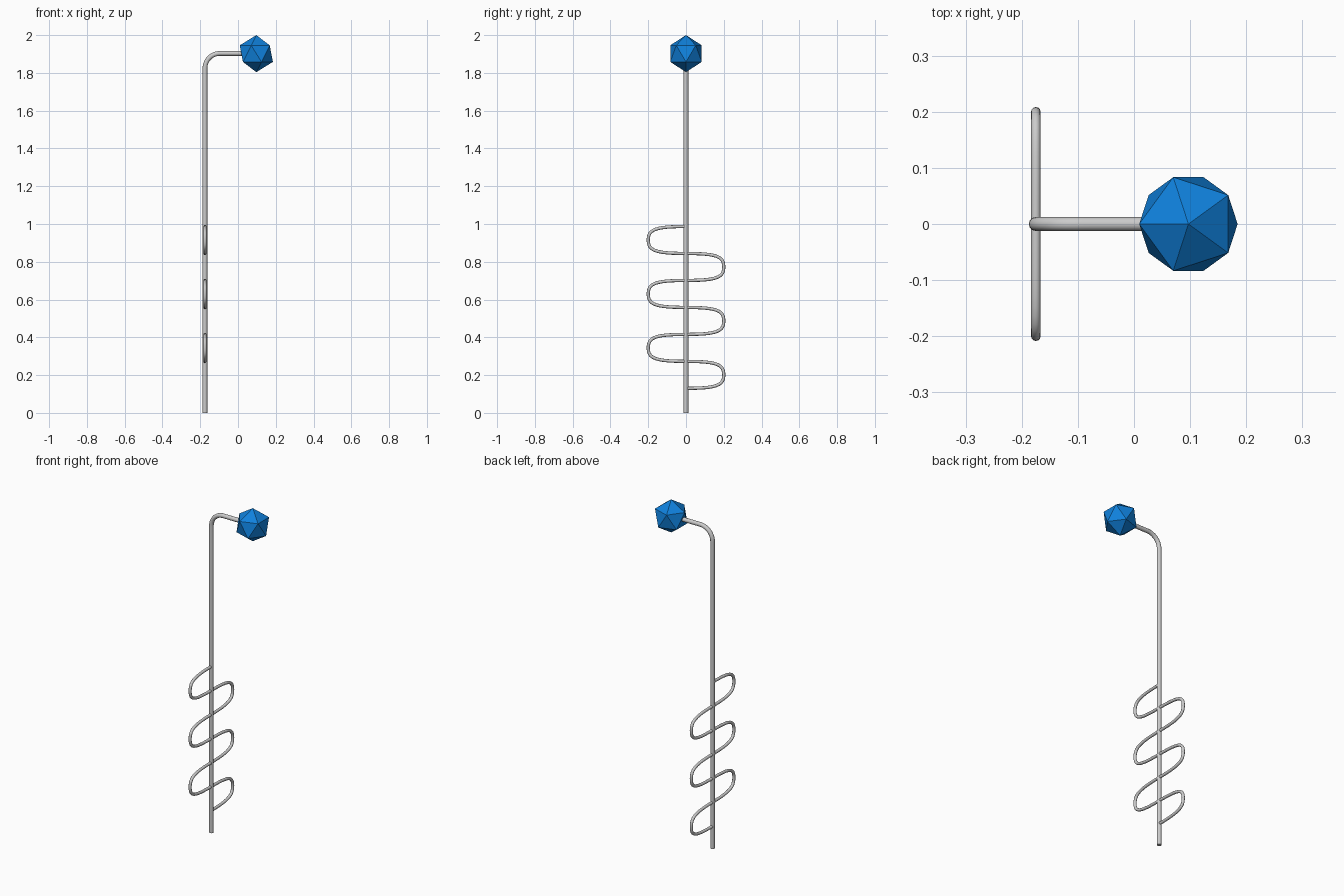
import bpy, math

if "Cube" in bpy.data.objects:
    bpy.data.objects.remove(bpy.data.objects["Cube"])

X = -0.175          # plane of the bent rod and the zigzag wire


def tube(name, points, radius):
    """Round tube along bezier points given as (left handle, co, right handle)."""
    cu = bpy.data.curves.new(name, 'CURVE')
    cu.dimensions = '3D'
    cu.bevel_depth = radius
    cu.bevel_resolution = 4
    cu.resolution_u = 12
    cu.use_fill_caps = True
    sp = cu.splines.new('BEZIER')
    sp.bezier_points.add(len(points) - 1)
    for bp, (left, co, right) in zip(sp.bezier_points, points):
        bp.handle_left_type = bp.handle_right_type = 'FREE'
        bp.handle_left, bp.co, bp.handle_right = left, co, right
    ob = bpy.data.objects.new(name, cu)
    bpy.context.collection.objects.link(ob)
    bpy.ops.object.select_all(action='DESELECT')
    ob.select_set(True)
    bpy.context.view_layer.objects.active = ob
    bpy.ops.object.convert(target='MESH')
    bpy.ops.object.shade_smooth_by_angle(angle=math.radians(40))
    return bpy.context.object


# Upright rod with a rounded bend at the top
top, bend = 1.903, 0.08
k = bend * 0.56
tube("bent_rod", [
    ((X, 0, -0.1), (X, 0, 0), (X, 0, 0.3)),
    ((X, 0, 1.5), (X, 0, top - bend), (X, 0, top - bend + k)),
    ((X + bend - k, 0, top), (X + bend, 0, top), (X + bend + 0.03, 0, top)),
    ((0.03, 0, top), (0.06, 0, top), (0.09, 0, top)),
], 0.0125)

# Zigzag wire: crossings on the rod, loops alternating right and left
z0, step, reach = 0.13, 0.1428, 0.2
hy, hz = 0.165, 0.055
pts = []
for i in range(7):
    z = z0 + i * step
    side = 1 if i % 2 == 0 else -1
    pts.append(((X, side * hy, z) if i == 0 else (X, -side * -hy, z),
                (X, 0, z), (X, side * hy, z)))
    # incoming handle comes from the previous loop, on the same side it turned
    if i > 0:
        pts[-1] = ((X, -side * hy, z), (X, 0, z), (X, side * hy, z))
    if i < 6:
        m = z + step / 2
        pts.append(((X, side * reach, m - hz), (X, side * reach, m), (X, side * reach, m + hz)))
pts[0] = ((X, -0.1, z0), pts[0][1], pts[0][2])
tube("zigzag_wire", pts, 0.0085)

# Faceted blue knob
bpy.ops.mesh.primitive_ico_sphere_add(subdivisions=1, radius=0.098,
                                      location=(0.097, 0, 1.902),
                                      rotation=(0, 0, math.pi))
knob = bpy.context.object
knob.name = "faceted_knob"
mat = bpy.data.materials.new("blue")
mat.diffuse_color = (0.005, 0.22, 0.72, 1)
mat.use_nodes = True
mat.node_tree.nodes["Principled BSDF"].inputs["Base Color"].default_value = mat.diffuse_color
knob.data.materials.append(mat)
